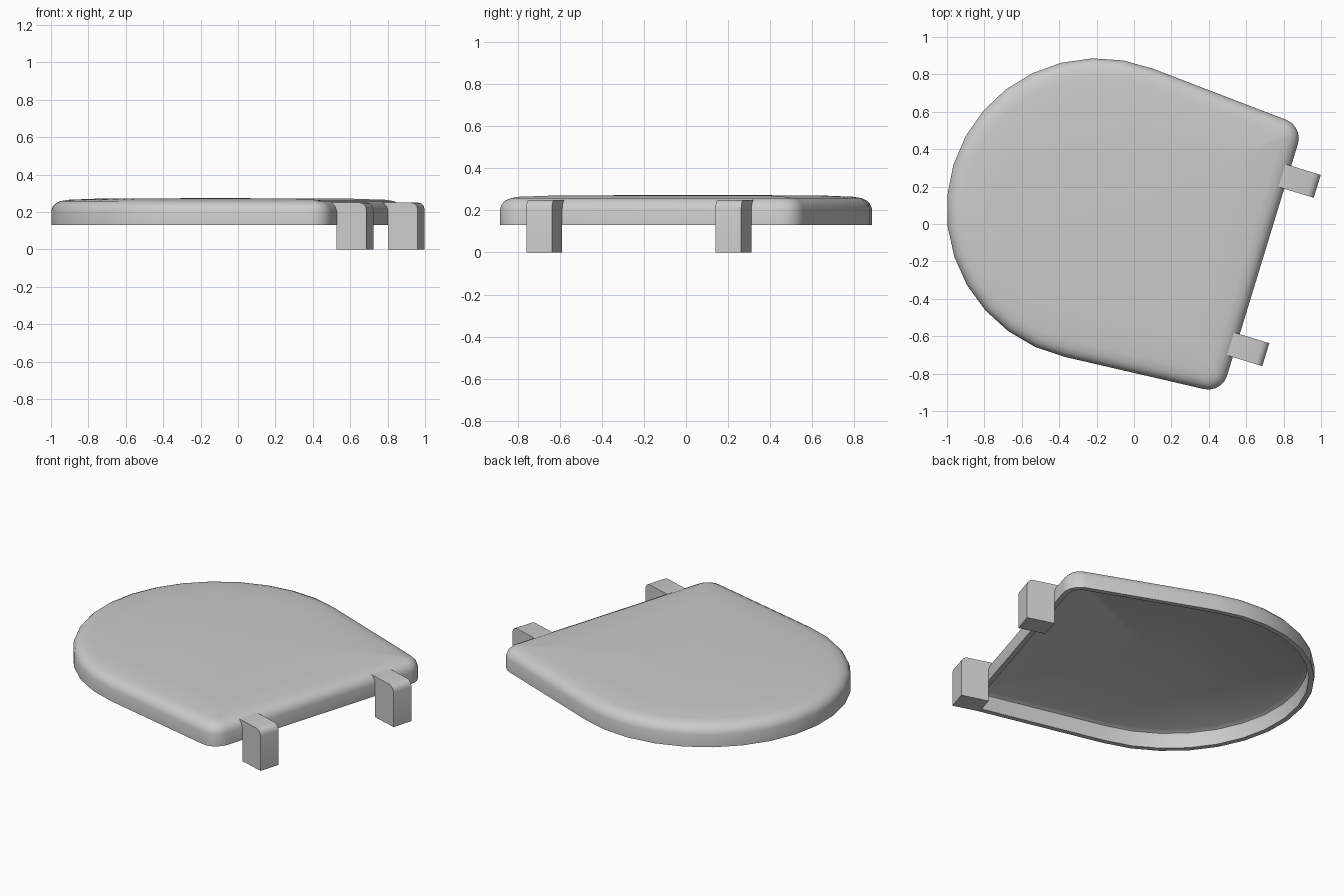
import bpy, bmesh
from math import radians, sin, cos

if "Cube" in bpy.data.objects:
    bpy.data.objects.remove(bpy.data.objects["Cube"])

TURN = radians(-17)      # whole model is turned about z
V0 = 0.018               # sideways offset of the lid's symmetry axis


def arc(cx, cy, r, a0, a1, n):
    return [(cx + r * cos(radians(a0 + (a1 - a0) * i / n)),
             cy + r * sin(radians(a0 + (a1 - a0) * i / n))) for i in range(n + 1)]


def outline(d):
    """Lid outline moved inward by d: round front, two rounded hinge corners."""
    a = 85.6
    return (arc(0.608, 0.648 + V0, 0.105 - d, 0, a, 5)
            + arc(-0.208, V0, 0.808 - d, a, 360 - a, 16)
            + arc(0.608, -0.648 + V0, 0.105 - d, -a, 0, 5))


def finish(name, bm, angle):
    bmesh.ops.recalc_face_normals(bm, faces=bm.faces)
    me = bpy.data.meshes.new(name)
    bm.to_mesh(me)
    bm.free()
    ob = bpy.data.objects.new(name, me)
    bpy.context.collection.objects.link(ob)
    ob.rotation_euler.z = TURN
    bpy.ops.object.select_all(action='DESELECT')
    ob.select_set(True)
    bpy.context.view_layer.objects.active = ob
    bpy.ops.object.shade_smooth_by_angle(angle=radians(angle))


# Lid: hollow shell lofted from the underside, round the rim, to the top
rings = [(0.06, 0.235), (0.035, 0.222), (0.03, 0.20), (0.03, 0.13), (0, 0.13),
         (0, 0.205), (0.008, 0.228), (0.024, 0.246), (0.05, 0.258), (0.09, 0.265)]
bm = bmesh.new()
loops = [[bm.verts.new((x, y, z)) for x, y in outline(d)] for d, z in rings]
# gently domed centre of the top
loops.append([bm.verts.new((-0.15 + (v.co.x + 0.15) * 0.8, V0 + (v.co.y - V0) * 0.8, 0.271))
              for v in loops[-1]])
for a, b in zip(loops, loops[1:]):
    n = len(a)
    for i in range(n):
        j = (i + 1) % n
        bm.faces.new((a[i], a[j], b[j], b[i]))
for loop, z in ((loops[0], 0.24), (loops[-1], 0.274)):
    c = bm.verts.new((-0.15, V0, z))
    for i in range(len(loop)):
        bm.faces.new((loop[i], loop[(i + 1) % len(loop)], c))
finish("lid", bm, 35)

# Hinge legs: side profile extruded across, top outer edge rounded
profile = [(0.712, 0), (0.878, 0), (0.878, 0.212), (0.873, 0.231), (0.859, 0.245),
           (0.84, 0.25), (0.67, 0.25), (0.69, 0.20), (0.712, 0.20)]
for name, v in (("hinge_leg_left", -0.462), ("hinge_leg_right", 0.479)):
    bm = bmesh.new()
    face = bm.faces.new([bm.verts.new((u, v - 0.064, z)) for u, z in profile])
    out = bmesh.ops.extrude_face_region(bm, geom=[face], use_keep_orig=True)
    bmesh.ops.translate(bm, vec=(0, 0.128, 0),
                        verts=[g for g in out["geom"] if isinstance(g, bmesh.types.BMVert)])
    finish(name, bm, 35)
